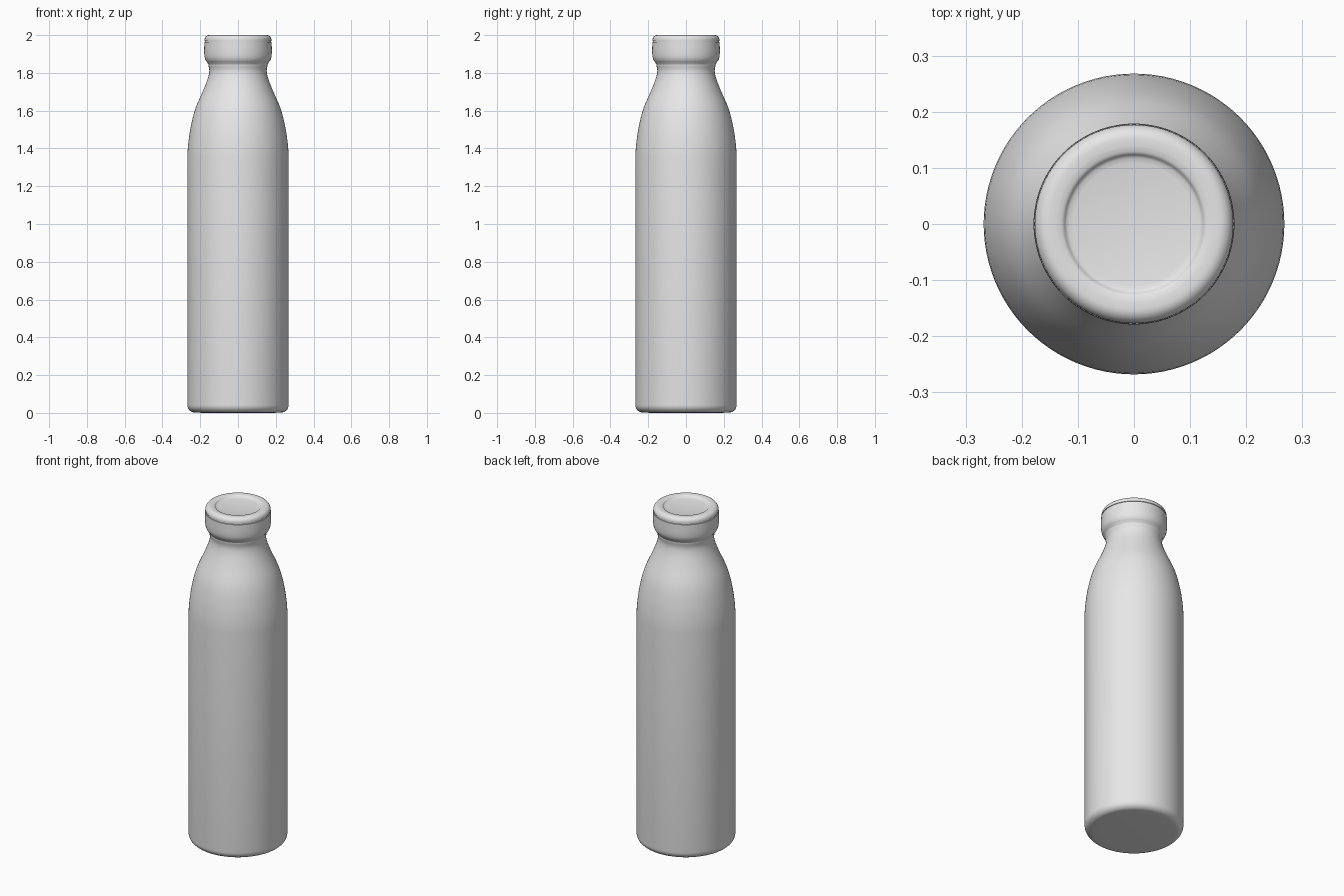
import bpy
import bmesh
import math

cube = bpy.data.objects.get("Cube")
if cube:
    bpy.data.objects.remove(cube, do_unlink=True)

SIDES = 96


def make_material(name, color):
    mat = bpy.data.materials.new(name)
    mat.use_nodes = True
    mat.diffuse_color = color
    mat.node_tree.nodes["Principled BSDF"].inputs["Base Color"].default_value = color
    return mat


def smooth_path(points, steps=4):
    """Catmull-Rom curve through the given (radius, height) points."""
    pts = [points[0]] + points + [points[-1]]
    out = []
    for a, b, c, d in zip(pts, pts[1:], pts[2:], pts[3:]):
        for s in range(steps):
            t = s / steps
            out.append(tuple(
                0.5 * (2 * q + (r - p) * t + (2 * p - 5 * q + 4 * r - u) * t ** 2
                       + (3 * q - p - 3 * r + u) * t ** 3)
                for p, q, r, u in zip(a, b, c, d)))
    return out + [points[-1]]


def arc(cr, cz, radius, start, end, steps=8):
    """Rounded corner of the profile, angles in degrees."""
    angles = [math.radians(start + (end - start) * i / steps) for i in range(steps + 1)]
    return [(cr + radius * math.cos(a), cz + radius * math.sin(a)) for a in angles]


def lathe(name, profile, mat):
    """Revolve a profile, listed from bottom to top, and close both ends."""
    bm = bmesh.new()
    rings = [[bm.verts.new((r * math.cos(math.tau * i / SIDES),
                            r * math.sin(math.tau * i / SIDES), z))
              for i in range(SIDES)] for r, z in profile]
    for low, high in zip(rings, rings[1:]):
        for i in range(SIDES):
            j = (i + 1) % SIDES
            bm.faces.new((low[i], low[j], high[j], high[i]))
    bm.faces.new(rings[0][::-1])
    bm.faces.new(rings[-1])
    mesh = bpy.data.meshes.new(name)
    bm.to_mesh(mesh)
    bm.free()
    obj = bpy.data.objects.new(name, mesh)
    bpy.context.collection.objects.link(obj)
    mesh.materials.append(mat)
    bpy.ops.object.select_all(action="DESELECT")
    obj.select_set(True)
    bpy.context.view_layer.objects.active = obj
    bpy.ops.object.shade_smooth_by_angle(angle=math.radians(35))
    return obj


grey = make_material("plain grey", (0.8, 0.8, 0.8, 1))

# Bottle body: rounded foot, straight wall, curved shoulder and neck
foot = [(0.18, 0)] + arc(0.228, 0.042, 0.04, -90, 0)
shoulder = smooth_path([(0.268, 1.36), (0.264, 1.42), (0.251, 1.51), (0.226, 1.61),
                        (0.183, 1.71), (0.160, 1.77), (0.152, 1.81), (0.157, 1.84)])
body = lathe("bottle_body", foot + shoulder + [(0.157, 1.87)], grey)

# Cap: rounded skirt, fine groove, soft rim and shallow dished top
skirt = [(0.15, 1.845), (0.157, 1.845), (0.166, 1.86)] + smooth_path(
    [(0.169, 1.863), (0.176, 1.88), (0.179, 1.91), (0.178, 1.963)])
groove = [(0.174, 1.964), (0.174, 1.968)]
rim = [(0.177, 1.969)] + arc(0.152, 1.975, 0.025, 0, 90)
dish = smooth_path([(0.138, 2.0), (0.127, 1.997), (0.12, 1.99), (0.11, 1.987)])
cap = lathe("cap", skirt + groove + rim + dish, grey)
